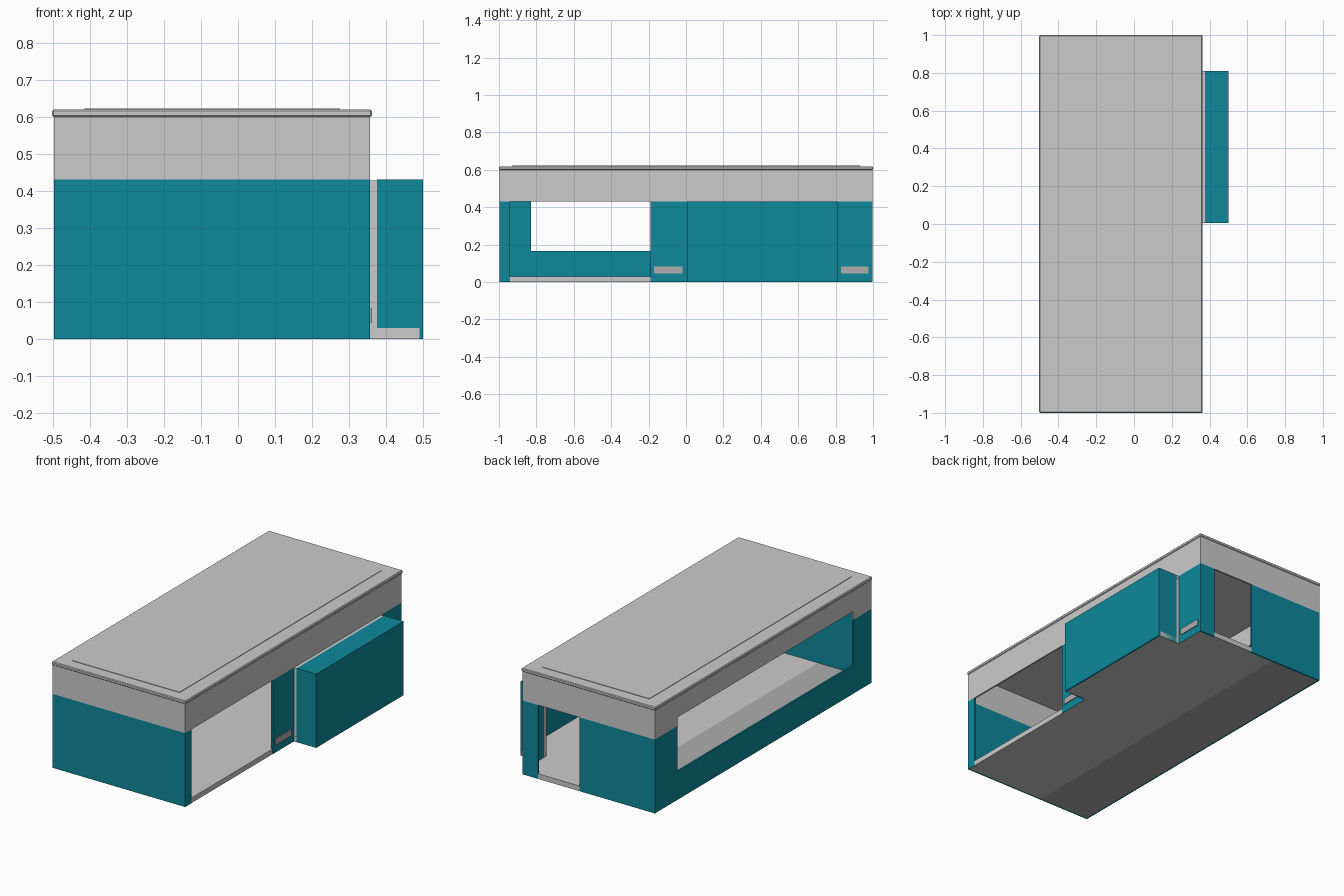
import bpy
import bmesh

old = bpy.data.objects.get("Cube")
if old:
    bpy.data.objects.remove(old, do_unlink=True)


def material(name, rgb):
    m = bpy.data.materials.new(name)
    m.use_nodes = True
    m.diffuse_color = (*rgb, 1)
    bsdf = next(n for n in m.node_tree.nodes if n.type == 'BSDF_PRINCIPLED')
    bsdf.inputs["Base Color"].default_value = (*rgb, 1)
    return m


TEAL = material("teal paint", (0.004, 0.25, 0.33))
GREY = material("light grey", (0.6, 0.6, 0.6))
MID = material("mid grey", (0.42, 0.42, 0.42))


def box(name, mat, x, y, z, bevel=0):
    """Axis-aligned box given as (low, high) pairs."""
    bm = bmesh.new()
    bmesh.ops.create_cube(bm, size=1)
    for v in bm.verts:
        v.co = [r[0] if c < 0 else r[1] for c, r in zip(v.co, (x, y, z))]
    mesh = bpy.data.meshes.new(name)
    bm.to_mesh(mesh)
    bm.free()
    mesh.materials.append(mat)
    ob = bpy.data.objects.new(name, mesh)
    bpy.context.collection.objects.link(ob)
    if bevel:
        mod = ob.modifiers.new("Bevel", 'BEVEL')
        mod.width = bevel
        mod.segments = 1
    return ob


# Main dimensions
T = 0.01
X0, X1 = -0.497, 0.357
Y0, Y1 = -0.996, 0.996
IX0, IX1, IY0, IY1 = X0 + T, X1 - T, Y0 + T, Y1 - T
BELT, WIN_TOP, SILL, EAVE = 0.43, 0.48, 0.165, 0.602
WIN = (-0.83, 0.79)
DOOR = (-0.01, 0.257)
SLIDE = (0.005, 0.81)

# Floor: wide light deck and a darker strip along one side
FLOOR_SPLIT = -0.16
box("floor_deck", GREY, (FLOOR_SPLIT, X1 - 0.001), (IY0, IY1), (0, 0.03))
box("floor_strip", MID, (IX0, FLOOR_SPLIT), (IY0, IY1), (0, 0.03))
box("door_threshold", GREY, DOOR, (IY1, Y1), (0, 0.03))

# Front wall
box("front_wall", TEAL, (X0, X1), (Y0, IY0), (0, BELT))
box("front_fascia", GREY, (X0, X1), (Y0, IY0), (BELT, EAVE))

# Back wall with doorway
for name, span in (("right", (X0, DOOR[0])), ("left", (DOOR[1], X1))):
    box("back_wall_" + name, TEAL, span, (IY1, Y1), (0, BELT))
box("back_fascia", GREY, (X0, X1), (IY1, Y1), (BELT, EAVE))

# Right wall with the long window
box("right_wall_lower", TEAL, (X0, IX0), (IY0, IY1), (0, SILL))
for name, span in (("front", (IY0, WIN[0])), ("back", (WIN[1], IY1))):
    box("right_wall_" + name, TEAL, (X0, IX0), span, (SILL, BELT))
    box("right_fascia_" + name, GREY, (X0, IX0), span, (BELT, WIN_TOP))
box("right_fascia", GREY, (X0, IX0), (IY0, IY1), (WIN_TOP, EAVE))

# Left wall piers between the side entrance and the slide-out
for name, span in (("front", (IY0, -0.94)), ("middle", (-0.19, SLIDE[0])),
                   ("back", (SLIDE[1], IY1))):
    box("left_wall_" + name, TEAL, (IX1, X1), span, (0, BELT))
box("left_fascia", GREY, (IX1, X1), (IY0, IY1), (BELT, EAVE))

# Vents low on the left wall
for name, span in (("front", (-0.17, -0.02)), ("back", (0.83, 0.975))):
    box("vent_" + name, MID, (X1, X1 + 0.005), span, (0.045, 0.082))

# Slide-out: open shell with a light frame where it meets the wall
SX, SX1 = 0.375, 0.5
box("slide_outer_panel", TEAL, (SX1 - T, SX1), SLIDE, (0, BELT))
box("slide_top", TEAL, (SX, SX1 - T), SLIDE, (BELT - T, BELT))
box("slide_floor", GREY, (X1 - 0.001, SX1 - T), SLIDE, (0, 0.03))
box("slide_frame_top", GREY, (IX1, SX), SLIDE, (BELT - 0.02, BELT - 0.002))
for name, a, s in (("front", SLIDE[0], 1), ("back", SLIDE[1], -1)):
    wall = sorted((a, a + s * T))
    post = sorted((a + s * 0.001, a + s * 0.02))
    box("slide_end_" + name, TEAL, (SX, SX1 - T), wall, (0, BELT - T))
    box("slide_frame_" + name, GREY, (IX1, SX), post, (0, BELT - 0.002))

# Roof slab with a slightly raised centre panel
box("roof_slab", GREY, (-0.502, 0.362), (-1, 1), (0.6, 0.619), 0.004)
box("roof_panel", GREY, (-0.415, 0.275), (-0.93, 0.93), (0.617, 0.622))
